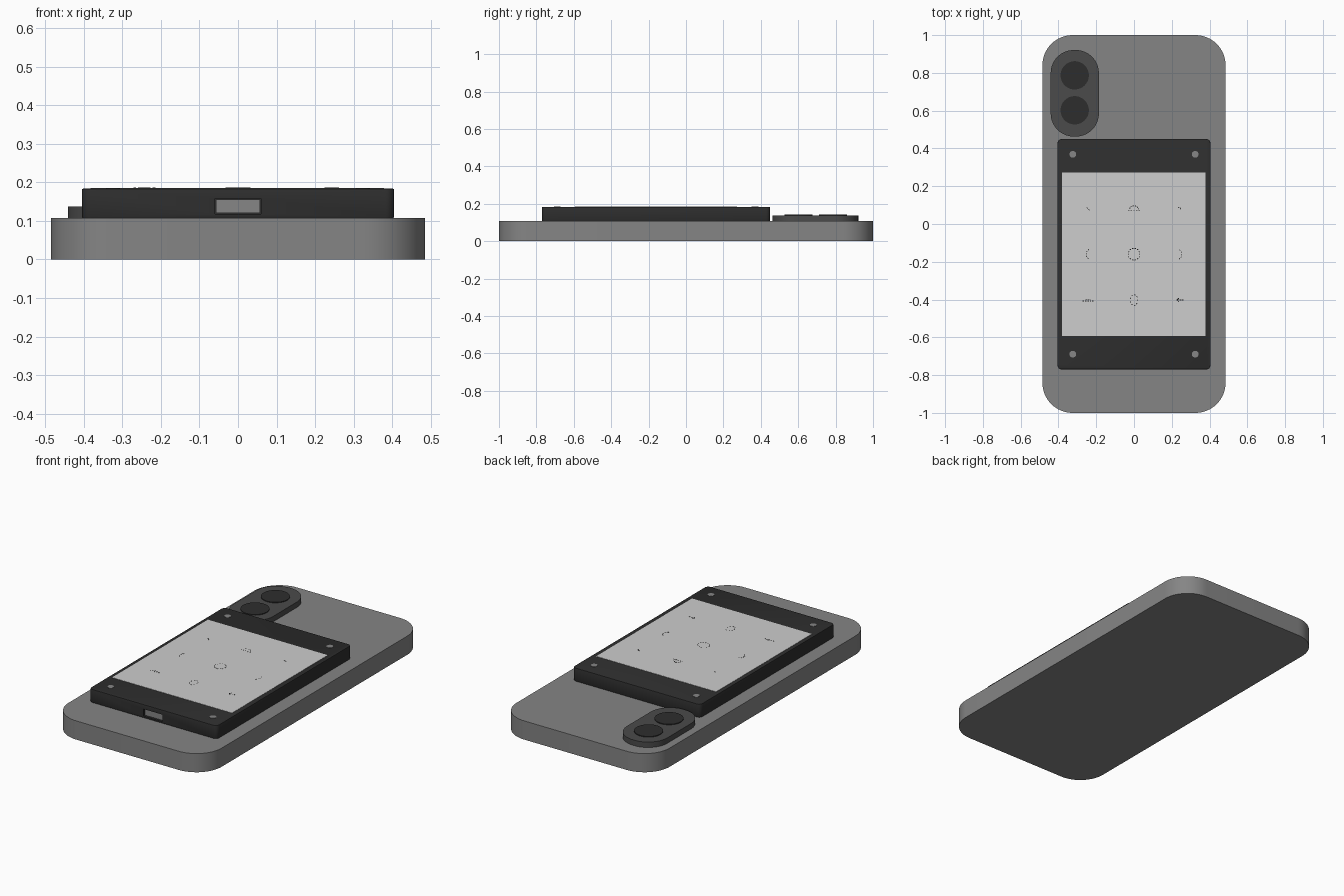
import bpy
import bmesh
from math import cos, sin, pi, radians
from mathutils import Matrix, Vector

default = bpy.data.objects.get("Cube")
if default:
    bpy.data.objects.remove(default, do_unlink=True)


def material(name, value):
    m = bpy.data.materials.new(name)
    m.use_nodes = True
    colour = (value, value, value, 1)
    m.diffuse_color = colour
    m.node_tree.nodes["Principled BSDF"].inputs["Base Color"].default_value = colour
    return m


grey = material("body grey", 0.235)
charcoal = material("camera charcoal", 0.07)
black = material("case black", 0.027)
pale = material("screen pale grey", 0.61)
metal = material("metal grey", 0.24)
ink = material("mark black", 0.01)


def add_object(name, bm, mat, smooth=True):
    bmesh.ops.recalc_face_normals(bm, faces=bm.faces)
    mesh = bpy.data.meshes.new(name)
    bm.to_mesh(mesh)
    bm.free()
    mesh.materials.append(mat)
    obj = bpy.data.objects.new(name, mesh)
    bpy.context.collection.objects.link(obj)
    if smooth:
        bpy.ops.object.select_all(action="DESELECT")
        obj.select_set(True)
        bpy.context.view_layer.objects.active = obj
        bpy.ops.object.shade_smooth_by_angle(angle=radians(30))
    return obj


def slab(name, x, y, z, radius, mat, steps=12, bevel=0):
    """Rounded rectangle extruded from z[0] to z[1]."""
    bm = bmesh.new()
    verts = []
    corners = [(x[1], y[1], -1, -1), (x[0], y[1], 1, -1),
               (x[0], y[0], 1, 1), (x[1], y[0], -1, 1)]
    for i, (cx, cy, sx, sy) in enumerate(corners):
        for k in range(steps + 1):
            a = pi / 2 * (i + k / steps)
            verts.append(bm.verts.new((cx + sx * radius + radius * cos(a),
                                       cy + sy * radius + radius * sin(a), z[0])))
    base = bm.faces.new(verts)
    top = bmesh.ops.extrude_face_region(bm, geom=[base])["geom"]
    bmesh.ops.translate(bm, vec=(0, 0, z[1] - z[0]),
                        verts=[v for v in top if isinstance(v, bmesh.types.BMVert)])
    if bevel:
        rims = [e for e in bm.edges if abs(e.verts[0].co.z - e.verts[1].co.z) < 1e-6]
        bmesh.ops.bevel(bm, geom=rims, offset=bevel, segments=2,
                        profile=0.5, affect="EDGES")
    return add_object(name, bm, mat)


def box(name, x, y, z, mat):
    bm = bmesh.new()
    size = Vector((x[1] - x[0], y[1] - y[0], z[1] - z[0]))
    centre = Vector((x[0] + x[1], y[0] + y[1], z[0] + z[1])) / 2
    bmesh.ops.create_cube(bm, size=1, matrix=Matrix.Translation(centre) @ Matrix.Diagonal((*size, 1)))
    return add_object(name, bm, mat, smooth=False)


def disc(name, x, y, z, radius, mat, segments=48):
    bm = bmesh.new()
    bmesh.ops.create_cone(bm, cap_ends=True, segments=segments,
                          radius1=radius, radius2=radius, depth=z[1] - z[0],
                          matrix=Matrix.Translation((x, y, (z[0] + z[1]) / 2)))
    return add_object(name, bm, mat)


# Body and camera island
BACK = 0.107
slab("body", (-0.485, 0.485), (-1, 1), (0, BACK), 0.16, grey, steps=16)
slab("camera_island", (-0.441, -0.186), (0.463, 0.921), (BACK - 0.005, 0.138),
     0.122, charcoal, steps=16)
for label, y in (("upper", 0.787), ("lower", 0.602)):
    disc(label + "_lens", -0.314, y, (0.13, 0.142), 0.075, black)

# Case with a port recess cut into its front
TOP = 0.184
FRONT = -0.77
case = slab("case", (-0.405, 0.405), (FRONT, 0.45), (BACK, TOP), 0.022, black,
            steps=6, bevel=0.004)
cutter = box("port_cutter", (-0.06, 0.06), (FRONT - 0.05, FRONT + 0.02), (0.118, 0.158), black)
cutter.hide_render = True
cut = case.modifiers.new("port", "BOOLEAN")
cut.operation = "DIFFERENCE"
cut.solver = "EXACT"
cut.object = cutter
evaluated = case.evaluated_get(bpy.context.evaluated_depsgraph_get())
case.data = bpy.data.meshes.new_from_object(evaluated)
case.modifiers.clear()
bpy.data.objects.remove(cutter, do_unlink=True)
box("port", (-0.057, 0.057), (FRONT + 0.008, FRONT + 0.021), (0.121, 0.155), metal)

# Screen and corner screws
SCREEN = TOP + 0.0015
box("screen", (-0.382, 0.378), (-0.594, 0.273), (TOP - 0.004, SCREEN), pale)
for x in (-0.324, 0.324):
    for y in (-0.689, 0.369):
        disc("screw", x, y, (TOP - 0.004, SCREEN), 0.018, metal, 24)


# Small dashed marks on the screen
def arc(cx, cy, rx, ry, start, end, count):
    for k in range(count):
        a = radians(start + (end - start) * k / count)
        yield cx + rx * cos(a), cy + ry * sin(a), a + pi / 2


def line(cx, cy, length, angle, count):
    a = radians(angle)
    for k in range(count):
        t = length * (k / (count - 1) - 0.5)
        yield cx + t * cos(a), cy + t * sin(a), a


COL, ROWS = 0.243, (0.08, -0.16, -0.403)
dashes = [
    *line(-COL, ROWS[0], 0.012, -40, 2),
    *arc(0, ROWS[0], 0.022, 0.016, 0, 200, 6), *line(0, ROWS[0] - 0.01, 0.055, 0, 5),
    *arc(COL - 0.01, ROWS[0], 0.014, 0.008, 0, 120, 3),
    *arc(-COL + 0.015, ROWS[1], 0.025, 0.028, 120, 260, 5),
    *arc(0, ROWS[1], 0.031, 0.031, 0, 360, 14),
    *arc(COL - 0.015, ROWS[1], 0.025, 0.028, -60, 80, 5),
    *line(-COL, ROWS[2] - 0.005, 0.05, 0, 5), *line(-COL, ROWS[2] + 0.005, 0.02, 0, 3),
    *arc(0, ROWS[2], 0.02, 0.028, 0, 360, 9),
    *line(COL, ROWS[2], 0.03, 0, 4), *line(COL - 0.011, ROWS[2] + 0.005, 0.008, 45, 2),
    *line(COL - 0.011, ROWS[2] - 0.005, 0.008, -45, 2),
]
bm = bmesh.new()
for x, y, angle in dashes:
    place = Matrix.Translation((x, y, SCREEN)) @ Matrix.Rotation(angle, 4, "Z")
    bmesh.ops.create_cube(bm, size=1, matrix=place @ Matrix.Diagonal((0.007, 0.004, 0.001, 1)))
add_object("screen_marks", bm, ink, smooth=False)
